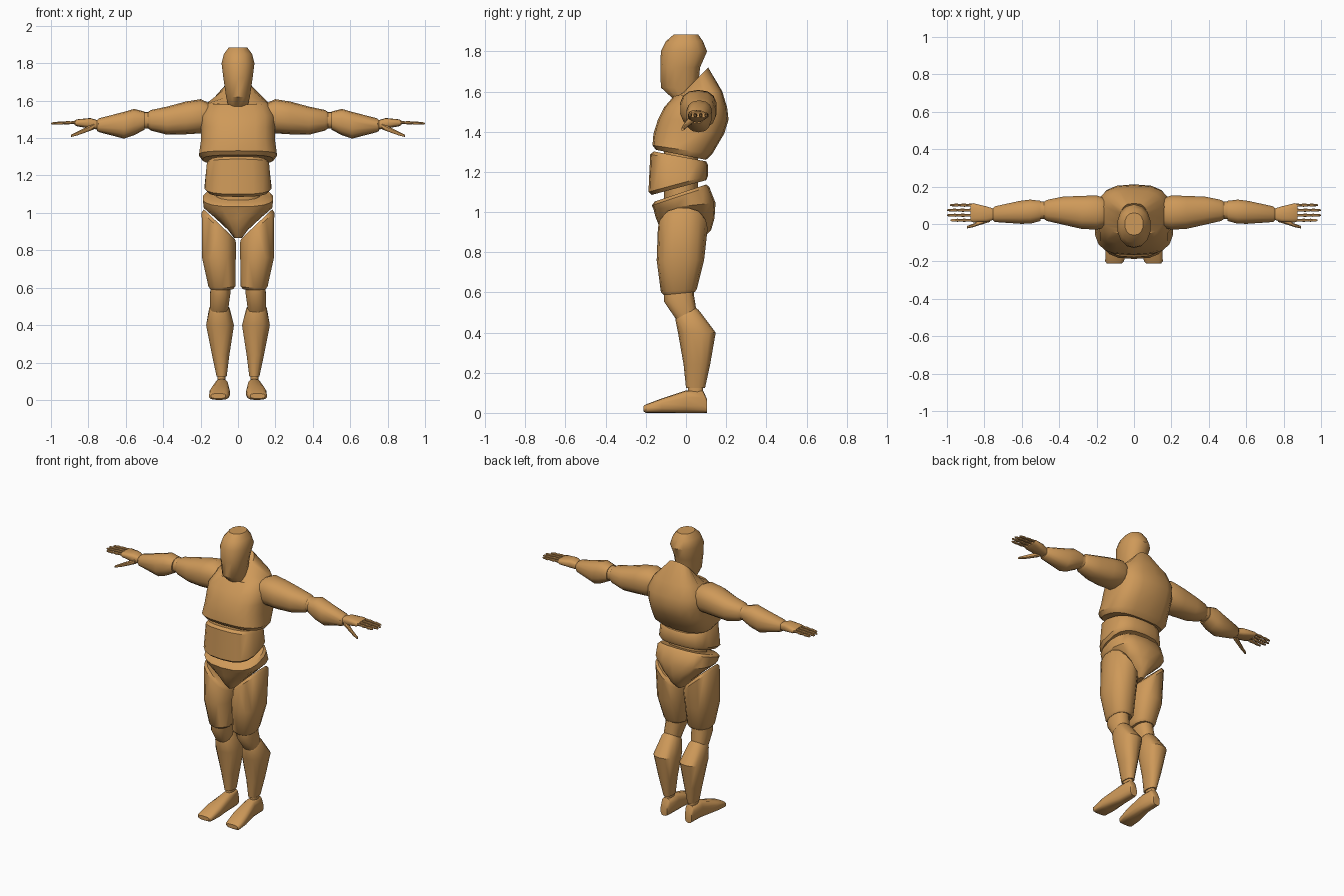
import bpy
import bmesh
from math import sin, cos, pi, radians, copysign

default_cube = bpy.data.objects.get("Cube")
if default_cube:
    bpy.data.objects.remove(default_cube, do_unlink=True)

# One tan wood colour for the whole figure
TAN = (0.62, 0.32, 0.10, 1)
wood = bpy.data.materials.new("tan wood")
wood.use_nodes = True
wood.diffuse_color = TAN
shader = wood.node_tree.nodes["Principled BSDF"]
shader.inputs["Base Color"].default_value = TAN
shader.inputs["Roughness"].default_value = 0.7

# How (across, up, along) of a loft turn into x, y, z for each loft axis
AXES = {
    "Z": lambda a, b, along: (a, b, along),
    "X": lambda a, b, along: (along, a, b),
    "Y": lambda a, b, along: (a, along, b),
}
built = []


def rounded(value, power):
    """Push a sine or cosine outwards to make a squarer ellipse."""
    return copysign(abs(value) ** (2 / power), value)


def loft(name, rings, axis="Z", sides=14, power=2.4, mirror=False):
    """Skin a closed body through rings: along, a_min, a_max, b_min, b_max, tilt_a, tilt_b."""
    bm = bmesh.new()
    loops = []
    for along, a_min, a_max, b_min, b_max, *tilt in rings:
        tilt_a, tilt_b = tilt or (0, 0)
        loop = []
        for step in range(sides):
            angle = 2 * pi * (step + 0.5) / sides
            da = rounded(cos(angle), power) * (a_max - a_min) / 2
            db = rounded(sin(angle), power) * (b_max - b_min) / 2
            position = AXES[axis](
                (a_min + a_max) / 2 + da,
                (b_min + b_max) / 2 + db,
                along + tilt_a * da + tilt_b * db,
            )
            loop.append(bm.verts.new(position))
        loops.append(loop)
    for lower, upper in zip(loops, loops[1:]):
        for i in range(sides):
            j = (i + 1) % sides
            bm.faces.new((lower[i], lower[j], upper[j], upper[i]))
    bm.faces.new(loops[0])
    bm.faces.new(loops[-1])
    if mirror:
        for vert in bm.verts:
            vert.co.x = -vert.co.x
    bmesh.ops.recalc_face_normals(bm, faces=bm.faces)
    mesh = bpy.data.meshes.new(name)
    bm.to_mesh(mesh)
    bm.free()
    mesh.materials.append(wood)
    obj = bpy.data.objects.new(name, mesh)
    bpy.context.collection.objects.link(obj)
    built.append(obj)


def torso(name, rings, **options):
    """Loft of rings symmetric in x: height, half_width, front, back, tilt."""
    full = [(z, -w, w, front, back, 0, tilt) for z, w, front, back, tilt in rings]
    loft(name, full, **options)


def pair(name, rings, **options):
    """Build a left part and its mirrored right twin."""
    loft("left_" + name, rings, **options)
    loft("right_" + name, rings, mirror=True, **options)


# Head, tapering to the chin and neck
torso("head", [
    (1.56, .05, -.06, .05, 0),
    (1.62, .065, -.125, .06, 0),
    (1.72, .08, -.128, .07, 0),
    (1.8, .09, -.125, .105, 0),
    (1.85, .077, -.1, .085, 0),
    (1.885, .05, -.06, .06, 0),
], power=2.2)

# Chest with a raised back collar
torso("chest", [
    (1.285, .19, -.15, .1, -.2),
    (1.31, .21, -.167, .13, -.15),
    (1.39, .2, -.162, .19, 0),
    (1.46, .2, -.14, .212, 0),
    (1.52, .2, -.11, .205, 0),
    (1.59, .16, -.06, .18, .1),
    (1.64, .07, -.05, .11, 1),
], sides=18, power=2.8)

# Abdomen and the core joining chest to hips
torso("abdomen", [
    (1.122, .165, -.17, .1, .27),
    (1.14, .18, -.187, .11, .27),
    (1.26, .168, -.178, .11, -.19),
    (1.277, .155, -.16, .1, -.19),
], sides=18, power=2.8)
torso("spine_core", [
    (1, .12, -.11, .06, 0),
    (1.36, .12, -.11, .06, 0),
])

# Pelvis narrowing to a V between the legs
torso("pelvis", [
    (.865, .02, -.09, .08, 0),
    (.91, .055, -.125, .125, 0),
    (.97, .12, -.15, .142, 0),
    (1.03, .185, -.162, .147, .1),
    (1.08, .19, -.17, .115, .33),
    (1.095, .175, -.155, .1, .33),
], sides=18, power=2.6)

# Legs
pair("thigh", [
    (.94, .015, .185, -.125, .095, .95, 0),
    (.92, .008, .196, -.14, .108, .9, 0),
    (.76, .01, .194, -.146, .09, 0, 0),
    (.61, .012, .16, -.125, .055, 0, .1),
    (.595, .025, .15, -.11, .045, 0, .1),
])
pair("knee", [
    (.62, .04, .145, -.11, .04, 0, .1),
    (.57, .04, .15, -.11, .04, 0, .2),
    (.5, .05, .15, -.058, .05, 0, .4),
    (.46, .055, .145, -.045, .05),
])
pair("shin", [
    (.5, .055, .145, -.05, .05, 0, .45),
    (.485, .044, .155, -.052, .064, 0, .45),
    (.4, .02, .172, -.04, .148),
    (.24, .045, .14, -.012, .12),
    (.125, .06, .115, 0, .095),
])
pair("ankle", [
    (.14, .067, .11, .01, .085),
    (.09, .067, .11, .01, .085),
])
pair("foot", [
    (.104, .065, .115, 0, .07),
    (.085, .055, .12, 0, .112),
    (0, .05, .125, 0, .112),
    (-.12, .043, .152, 0, .072),
    (-.2, .052, .155, 0, .042),
    (-.212, .065, .145, .008, .034),
], axis="Y", power=3)

# Arms
pair("upper_arm", [
    (.16, -.02, .14, 1.45, 1.59),
    (.2, -.032, .155, 1.425, 1.608),
    (.28, -.028, .152, 1.42, 1.595),
    (.38, -.005, .148, 1.418, 1.568),
    (.465, .015, .13, 1.44, 1.55),
    (.48, .025, .12, 1.45, 1.54),
], axis="X")
pair("elbow", [
    (.45, .025, .12, 1.45, 1.54),
    (.53, .025, .12, 1.45, 1.54),
], axis="X")
pair("forearm", [
    (.5, .015, .125, 1.445, 1.542),
    (.555, 0, .132, 1.415, 1.556),
    (.61, 0, .125, 1.397, 1.54),
    (.745, .01, .095, 1.432, 1.505),
    (.755, .02, .085, 1.44, 1.495),
], axis="X")

# Hands with four knuckled fingers and a thumb
pair("palm", [
    (.74, .025, .08, 1.445, 1.492),
    (.79, .01, .095, 1.45, 1.507),
    (.86, .008, .112, 1.463, 1.5),
    (.875, .015, .107, 1.47, 1.494),
], axis="X", power=3)
for finger, tip in enumerate((.98, 1, 1, .985)):
    y = .02 + finger * .027
    length = tip - .86
    rings = []
    for fraction, radius in ((0, .009), (.3, .007), (.36, .01), (.62, .006),
                             (.68, .009), (.95, .006), (1, .003)):
        z = 1.484 - .006 * fraction
        rings.append((.86 + length * fraction, y - radius, y + radius, z - radius, z + radius))
    pair("finger_%d" % (finger + 1), rings, axis="X", sides=8)
pair("thumb", [
    (.77, .01, .05, 1.445, 1.48),
    (.82, -.005, .02, 1.427, 1.455),
    (.86, -.018, .002, 1.413, 1.435),
    (.893, -.024, -.01, 1.405, 1.418),
], axis="X", sides=8)

# Smooth shading with crisp edges between segments
bpy.ops.object.select_all(action="DESELECT")
for obj in built:
    obj.select_set(True)
bpy.context.view_layer.objects.active = built[0]
bpy.ops.object.shade_smooth_by_angle(angle=radians(40))
